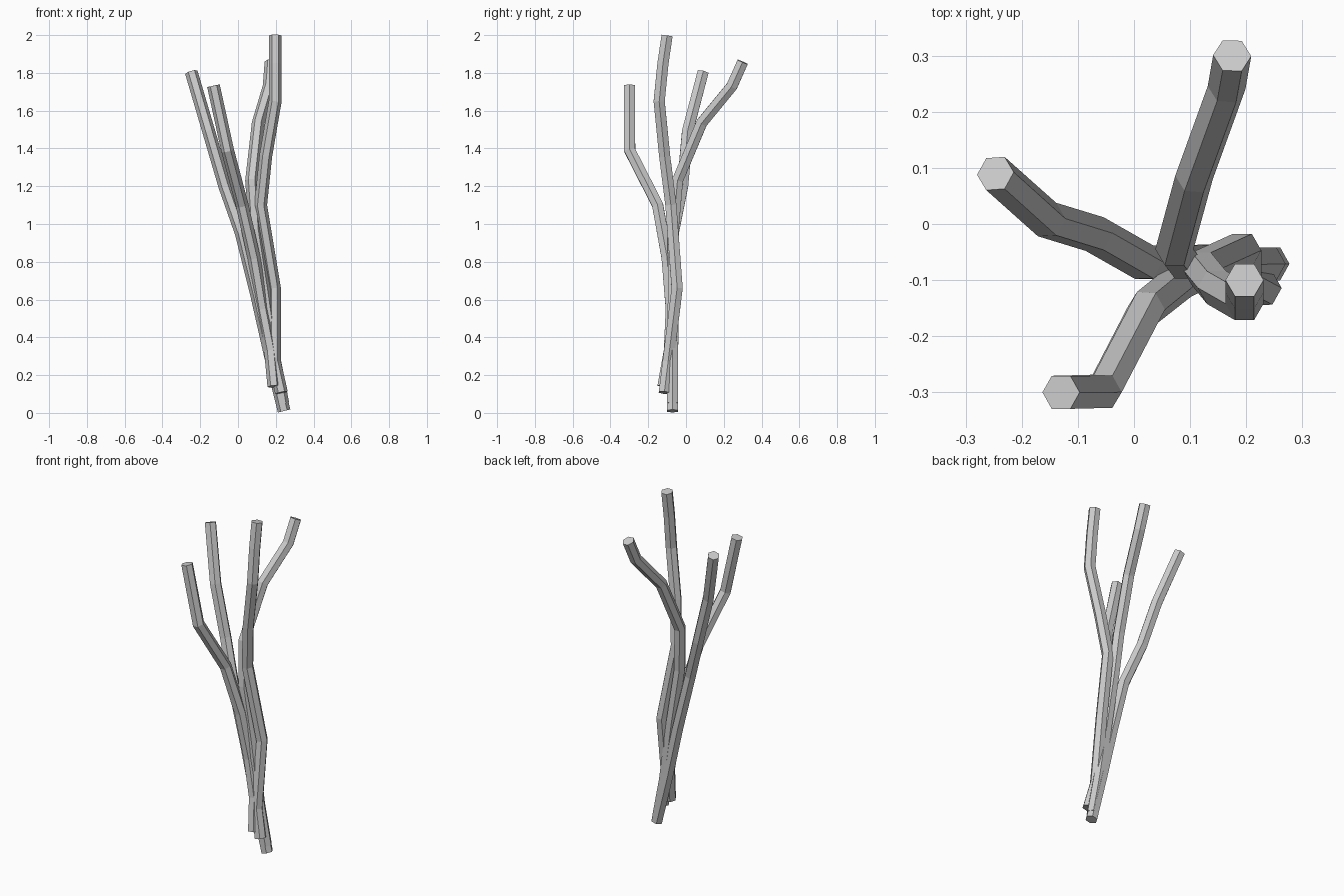
import bpy, bmesh, math
from mathutils import Vector

if "Cube" in bpy.data.objects:
    bpy.data.objects.remove(bpy.data.objects["Cube"])

RADIUS = 0.034
SIDES = 6


def stem(name, path):
    """Six-sided tube along a path, capped at both ends."""
    pts = [Vector(p) for p in path]
    bm = bmesh.new()
    rings = []
    for i, p in enumerate(pts):
        a = pts[max(i - 1, 0)]
        b = pts[min(i + 1, len(pts) - 1)]
        d_in = (p - a).normalized() if i else (b - p).normalized()
        d_out = (b - p).normalized() if i < len(pts) - 1 else d_in
        t = (d_in + d_out).normalized()
        u = (Vector((1, 0, 0)) - t * t.x).normalized()
        v = t.cross(u)
        ring = []
        for k in range(SIDES):
            ang = 2 * math.pi * k / SIDES
            ring.append(bm.verts.new(p + RADIUS * (u * math.cos(ang) + v * math.sin(ang))))
        rings.append(ring)
    for r0, r1 in zip(rings, rings[1:]):
        for k in range(SIDES):
            n = (k + 1) % SIDES
            bm.faces.new((r0[k], r0[n], r1[n], r1[k]))
    bm.faces.new(rings[0][::-1])
    bm.faces.new(rings[-1])
    mesh = bpy.data.meshes.new(name)
    bm.to_mesh(mesh)
    bm.free()
    obj = bpy.data.objects.new(name, mesh)
    bpy.context.collection.objects.link(obj)
    return obj


# Tall stem
stem("tall_stem", [(0.23, -0.115, 0.107), (0.193, -0.095, 0.27), (0.193, -0.047, 0.66),
                   (0.12, -0.08, 1.1), (0.147, -0.113, 1.36), (0.197, -0.142, 1.65),
                   (0.197, -0.122, 1.85), (0.197, -0.1, 1.998)])
# Stem leaning left
stem("left_stem", [(0.244, -0.071, 0.01), (0.17, -0.071, 0.31), (0.1, -0.068, 0.62),
                   (0.018, -0.068, 0.95), (-0.07, -0.018, 1.2), (-0.155, 0.008, 1.49),
                   (-0.247, 0.09, 1.803)])
# Stem leaning to the front
stem("front_stem", [(0.19, -0.122, 0.14), (0.172, -0.088, 0.33), (0.13, -0.078, 0.55),
                    (0.085, -0.1, 0.82), (0.022, -0.15, 1.1), (-0.055, -0.298, 1.39),
                    (-0.13, -0.3, 1.732)])
# Stem leaning to the back
stem("back_stem", [(0.237, -0.071, 0.05), (0.193, -0.072, 0.28), (0.14, -0.066, 0.65),
                   (0.09, -0.068, 0.97), (0.072, -0.045, 1.23), (0.107, 0.083, 1.535),
                   (0.165, 0.243, 1.73), (0.175, 0.3, 1.858)])
